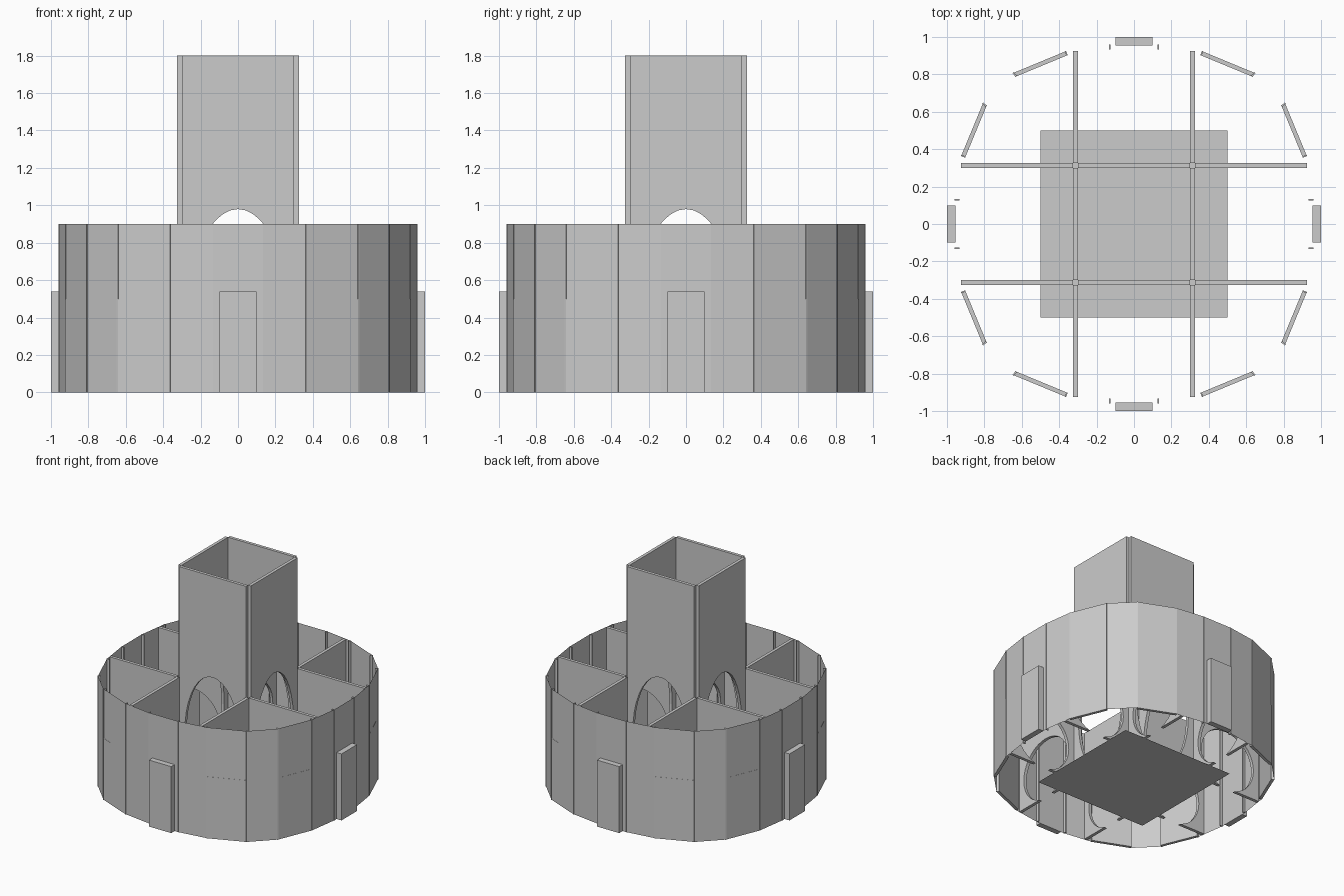
import bpy, bmesh, math
from mathutils import Matrix, Vector

if "Cube" in bpy.data.objects:
    bpy.data.objects.remove(bpy.data.objects["Cube"])

T = 0.025          # wall thickness
RING_H = 0.90


def finish(bm, name):
    bmesh.ops.recalc_face_normals(bm, faces=bm.faces)
    me = bpy.data.meshes.new(name)
    bm.to_mesh(me)
    bm.free()
    ob = bpy.data.objects.new(name, me)
    bpy.context.collection.objects.link(ob)
    return ob


def prism(bm, pts, vec):
    """Extrude a closed outline along a vector into a solid."""
    f = bm.faces.new([bm.verts.new(p) for p in pts])
    ext = bmesh.ops.extrude_face_region(bm, geom=[f], use_keep_orig=True)
    bmesh.ops.translate(bm, verts=[v for v in ext['geom']
                                   if isinstance(v, bmesh.types.BMVert)], vec=vec)


def arched_wall(name, scale_z, cx, y0, turn, along_y=False):
    """Wall 0.6 wide with a round opening; scale_z stretches wall and arch."""
    r, cz, hw = 0.25, 0.24, 0.30
    start = -math.asin(cz / r)
    n = 32
    pts = [(hw, 0), (hw, RING_H), (-hw, RING_H), (-hw, 0)]
    for i in range(n + 1):
        a = math.pi - start + (2 * start - math.pi) * i / n
        pts.append((r * math.cos(a), cz + r * math.sin(a)))
    if along_y:
        out = [(y0, cx + p, z * scale_z) for p, z in pts]
        vec = (T, 0, 0)
    else:
        out = [(cx + p, y0, z * scale_z) for p, z in pts]
        vec = (0, T, 0)
    bm = bmesh.new()
    prism(bm, out, vec)
    ob = finish(bm, name)
    ob.matrix_world = Matrix.Rotation(turn, 4, 'Z')


# Outline of the outer ring, one quarter repeated four times
quarter = [Vector((0.13, 0.956, 0)), Vector((0.366, 0.922, 0)), Vector((0.644, 0.807, 0)),
           Vector((0.807, 0.644, 0)), Vector((0.922, 0.366, 0)), Vector((0.956, 0.13, 0))]
turns = [-math.pi / 2 * k for k in range(4)]
outline = [Matrix.Rotation(t, 3, 'Z') @ p for t in turns for p in quarter]

# Outer ring, a thin single-surface wall
bm = bmesh.new()
low = [bm.verts.new(p) for p in outline]
high = [bm.verts.new(p + Vector((0, 0, RING_H))) for p in outline]
for i in range(len(outline)):
    j = (i + 1) % len(outline)
    bm.faces.new((low[i], low[j], high[j], high[i]))
finish(bm, "outer_ring")

# Narrow ribs along every corner of the ring
bm = bmesh.new()
for i, p in enumerate(outline):
    n = p.normalized()
    if i % 6 in (0, 5):   # ribs beside the axis bays run square to the bay
        n = Vector((0, math.copysign(1, p.y), 0)) if abs(p.y) > abs(p.x) \
            else Vector((math.copysign(1, p.x), 0, 0))
    s = Vector((-n.y, n.x, 0)) * 0.004
    a, b = p + n * 0.003, p - n * 0.022
    prism(bm, [a - s, a + s, b + s, b - s], (0, 0, RING_H))
finish(bm, "ring_ribs")

for t in turns:
    rot = Matrix.Rotation(t, 3, 'Z')
    # Tower side and the two radial walls that continue from it
    arched_wall("tower_wall", 2, 0, 0.30, t)
    for x in (-0.325, 0.30):
        arched_wall("radial_wall", 1, 0.625, x, t, along_y=True)

    # Low panels set into the facets on each side of the diagonal
    for a, b in ((quarter[1], quarter[2]), (quarter[3], quarter[4])):
        d = (b - a).normalized()
        n = Vector((-d.y, d.x, 0))
        pts = [rot @ q for q in (a + n * 0.001, b + n * 0.001, b - n * 0.022, a - n * 0.022)]
        bm = bmesh.new()
        prism(bm, pts, (0, 0, 0.5))
        finish(bm, "facet_panel")

    # Door block standing proud of each axis bay
    bm = bmesh.new()
    prism(bm, [rot @ Vector(q) for q in ((-0.1, 0.955, 0), (0.1, 0.955, 0),
                                         (0.1, 1.0, 0), (-0.1, 1.0, 0))], (0, 0, 0.54))
    finish(bm, "door_block")

# Square floor sheet
bm = bmesh.new()
bmesh.ops.create_grid(bm, x_segments=1, y_segments=1, size=0.5)
finish(bm, "floor")
